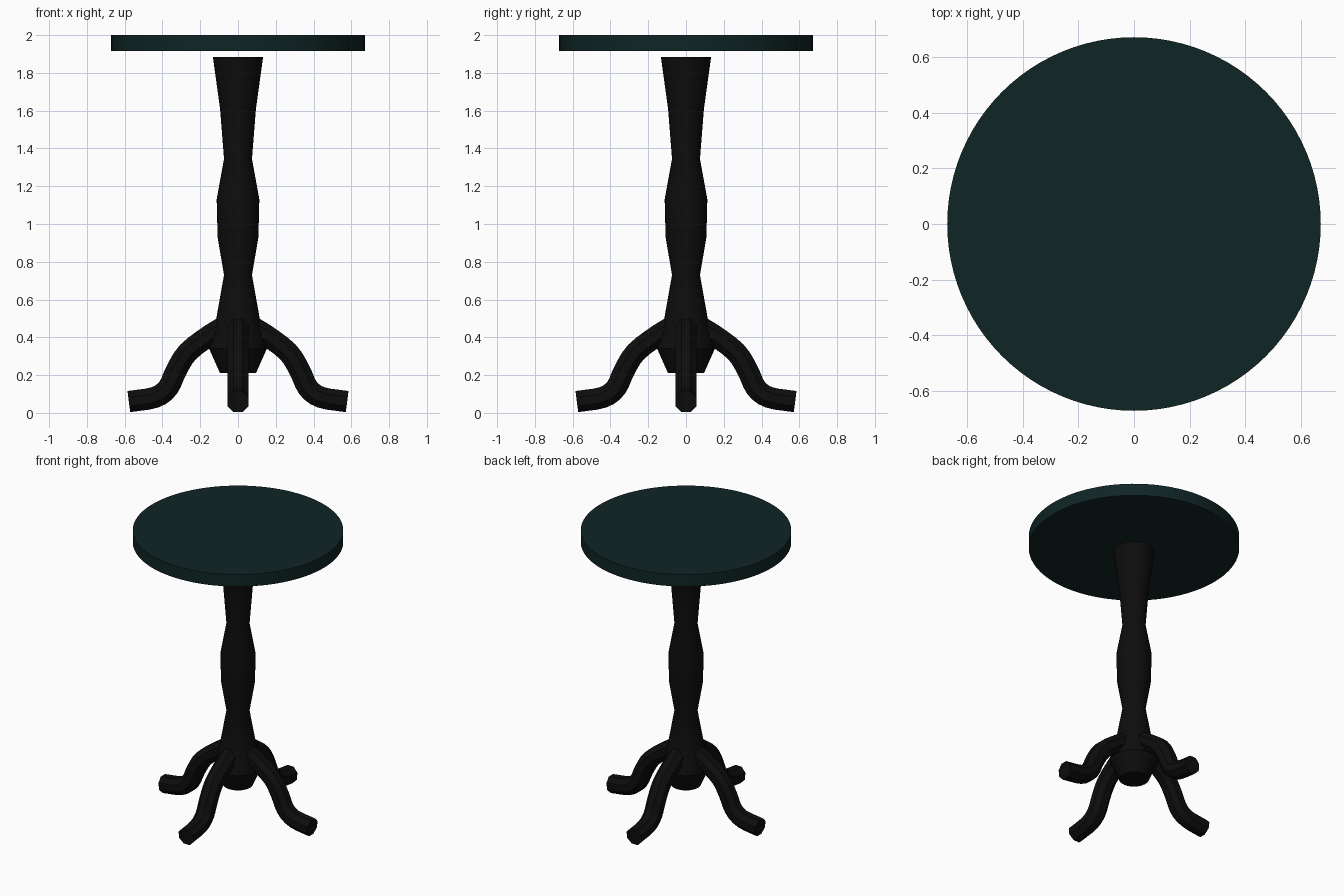
import bpy, bmesh
from math import pi, cos, sin
from mathutils import Vector, Matrix

cube = bpy.data.objects.get("Cube")
if cube:
    bpy.data.objects.remove(cube, do_unlink=True)


def material(name, rgb):
    mat = bpy.data.materials.new(name)
    mat.use_nodes = True
    color = (*rgb, 1)
    mat.diffuse_color = color
    mat.node_tree.nodes["Principled BSDF"].inputs["Base Color"].default_value = color
    return mat


def loft(name, rings, mat, angle):
    """Skin a list of equal-sized rings of points and cap both ends."""
    bm = bmesh.new()
    loops = [[bm.verts.new(p) for p in ring] for ring in rings]
    n = len(loops[0])
    for a, b in zip(loops, loops[1:]):
        for i in range(n):
            j = (i + 1) % n
            bm.faces.new((a[i], a[j], b[j], b[i]))
    bm.faces.new(loops[0])
    bm.faces.new(loops[-1])
    bmesh.ops.recalc_face_normals(bm, faces=bm.faces)
    mesh = bpy.data.meshes.new(name)
    bm.to_mesh(mesh)
    bm.free()
    mesh.materials.append(mat)
    obj = bpy.data.objects.new(name, mesh)
    bpy.context.collection.objects.link(obj)
    bpy.ops.object.select_all(action='DESELECT')
    obj.select_set(True)
    bpy.context.view_layer.objects.active = obj
    bpy.ops.object.shade_smooth_by_angle(angle=angle)
    return obj


def circle(radius, z, n):
    return [(radius * cos(2 * pi * i / n), radius * sin(2 * pi * i / n), z) for i in range(n)]


def smooth_path(points, steps):
    """Catmull-Rom curve through the points."""
    pts = [2 * points[0] - points[1], *points, 2 * points[-1] - points[-2]]
    out = []
    for a, b, c, d in zip(pts, pts[1:], pts[2:], pts[3:]):
        for k in range(steps):
            t = k / steps
            out.append(0.5 * (2 * b + (c - a) * t + (2 * a - 5 * b + 4 * c - d) * t ** 2
                              + (3 * b - a - 3 * c + d) * t ** 3))
    return out + [points[-1]]


teal = material("dark teal", (0.005, 0.018, 0.018))
black = material("black", (0.004, 0.004, 0.004))

# Round tabletop
loft("tabletop", [circle(0.672, z, 96) for z in (1.915, 2.0)], teal, pi / 6)

# Turned column: radius and height
profile = [(0.095, 0.21), (0.153, 0.34), (0.115, 0.50), (0.074, 0.73), (0.108, 0.93),
           (0.113, 1.13), (0.074, 1.345), (0.095, 1.61), (0.133, 1.885)]
loft("column", [circle(r, z, 32) for r, z in profile], black, pi / 9)

# Four curved legs, swept as eight-sided tubes
centres = [Vector((x, 0, z)) for x, z in
           [(0.03, 0.48), (0.14, 0.417), (0.265, 0.322), (0.328, 0.222),
            (0.37, 0.133), (0.44, 0.082), (0.578, 0.060)]]
path = smooth_path(centres, 3)
side = Vector((0, 1, 0))
rings = []
for i, p in enumerate(path):
    along = (path[min(i + 1, len(path) - 1)] - path[max(i - 1, 0)]).normalized()
    up = along.cross(side)
    angles = [(k + 0.5) * pi / 4 for k in range(8)]
    rings.append([p + 0.061 * (side * cos(a) + up * sin(a)) for a in angles])

for k, name in enumerate(("left_leg", "back_leg", "right_leg", "front_leg")):
    turn = Matrix.Rotation(k * pi / 2, 3, 'Z')
    loft(name, [[turn @ v for v in ring] for ring in rings], black, pi / 6)
